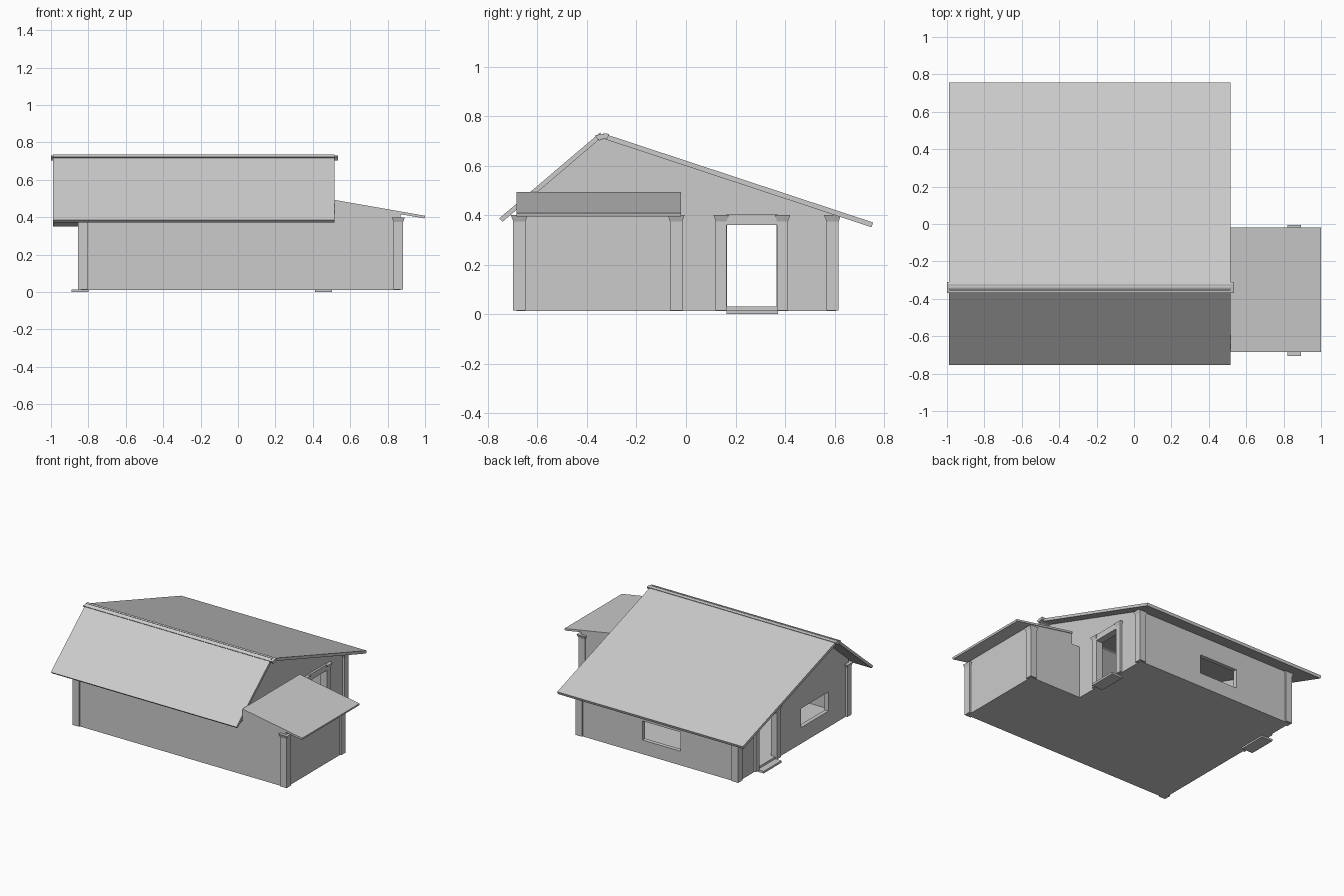
import bpy, bmesh
from mathutils import Vector

if "Cube" in bpy.data.objects:
    bpy.data.objects.remove(bpy.data.objects["Cube"])


def prism(name, pts, axis, a, b):
    """Extrude a closed profile along an axis: 'x' takes (y, z), 'y' takes (x, z)."""
    def place(p, t):
        return Vector((t, p[0], p[1])) if axis == 'x' else Vector((p[0], t, p[1]))
    bm = bmesh.new()
    lo = [bm.verts.new(place(p, a)) for p in pts]
    hi = [bm.verts.new(place(p, b)) for p in pts]
    bm.faces.new(lo)
    bm.faces.new(hi)
    for i in range(len(pts)):
        j = (i + 1) % len(pts)
        bm.faces.new((lo[i], lo[j], hi[j], hi[i]))
    bmesh.ops.recalc_face_normals(bm, faces=bm.faces)
    me = bpy.data.meshes.new(name)
    bm.to_mesh(me)
    bm.free()
    ob = bpy.data.objects.new(name, me)
    bpy.context.collection.objects.link(ob)
    return ob


def box(name, x0, x1, y0, y1, z0, z1):
    return prism(name, [(y0, z0), (y1, z0), (y1, z1), (y0, z1)], 'x', x0, x1)


def cut(ob, *bounds):
    """Cut a box-shaped opening and bake the result."""
    cutter = box("cutter", *bounds)
    cutter.hide_render = True
    mod = ob.modifiers.new("opening", 'BOOLEAN')
    mod.operation = 'DIFFERENCE'
    mod.solver = 'EXACT'
    mod.object = cutter
    dg = bpy.context.evaluated_depsgraph_get()
    me = bpy.data.meshes.new_from_object(ob.evaluated_get(dg))
    ob.modifiers.clear()
    ob.data = me
    bpy.data.objects.remove(cutter)


def post(name, cx, cy, hx=0.026, hy=0.025, base=0.015, neck=0.375, top=0.4, flare=0.009):
    """Square post with a flared head."""
    bm = bmesh.new()
    rings = []
    for z, f in ((base, 0), (neck, 0), (top, flare)):
        rings.append([bm.verts.new((cx + sx * (hx + f), cy + sy * (hy + f), z))
                      for sx, sy in ((-1, -1), (1, -1), (1, 1), (-1, 1))])
    bm.faces.new(rings[0])
    bm.faces.new(rings[2])
    for r, s in zip(rings, rings[1:]):
        for i in range(4):
            j = (i + 1) % 4
            bm.faces.new((r[i], r[j], s[j], s[i]))
    bmesh.ops.recalc_face_normals(bm, faces=bm.faces)
    me = bpy.data.meshes.new(name)
    bm.to_mesh(me)
    bm.free()
    bpy.context.collection.objects.link(bpy.data.objects.new(name, me))


T = 0.03                      # wall thickness
XL, XR, XA = -0.84, 0.45, 0.87   # outer faces: left, main right, annex right
YF, YB, YA = -0.685, 0.605, -0.025  # outer faces: front, back, annex back
DOOR = (0.165, 0.365)

# floor slab, main part and annex
box("main_floor", XL, XR, YF, YB, 0.012, 0.03)
box("annex_floor", XR, XA, YF, YA, 0.012, 0.03)

# gable walls with door openings, window on the left
gable = [(YF, 0.015), (YB, 0.015), (YB, 0.398), (-0.325, 0.708), (-0.36, 0.702), (YF, 0.42)]
left = prism("left_gable_wall", gable, 'x', XL, XL + T)
cut(left, XL - 0.1, XL + 0.1, *DOOR, 0.03, 0.36)
cut(left, XL - 0.1, XL + 0.1, -0.45, -0.13, 0.13, 0.27)
right = prism("right_gable_wall", gable, 'x', XR - T, XR)
cut(right, XR - 0.1, XR + 0.1, *DOOR, 0.03, 0.36)

# back wall with window, front wall
back = box("back_wall", XL + T, XR - T, YB - T, YB, 0.015, 0.398)
cut(back, -0.38, -0.07, YB - 0.1, YB + 0.1, 0.115, 0.255)
box("front_wall", XL + T, XR - T, YF, YF + T, 0.015, 0.42)

# annex walls, with tops following the lean-to roof
annex = [(XR, 0.015), (XA, 0.015), (XA, 0.418), (0.515, 0.479), (0.515, 0.4), (XR, 0.4)]
prism("annex_front_wall", annex, 'y', YF, YF + T)
prism("annex_back_wall", annex, 'y', YA - T, YA)
box("annex_right_wall", XA - T, XA, YF + T, YA - T, 0.015, 0.418)

# main roof slopes, ridge cap and annex roof
prism("back_roof", [(-0.335, 0.73), (0.756, 0.37), (0.749, 0.351), (-0.335, 0.709)],
      'x', -0.99, 0.515)
prism("front_roof", [(-0.345, 0.735), (-0.755, 0.386), (-0.741, 0.373), (-0.345, 0.71)],
      'x', -0.99, 0.515)
prism("ridge_cap", [(-0.368, 0.722), (-0.322, 0.73), (-0.311, 0.727),
                    (-0.317, 0.71), (-0.355, 0.704)], 'x', -1.0, 0.535)
prism("annex_roof", [(0.515, 0.493), (1.0, 0.408), (0.997, 0.394), (0.515, 0.478)],
      'y', -0.685, -0.02)

# corner posts
for name, x, y in (("front_left_post", -0.829, -0.673), ("back_left_post", -0.829, 0.592),
                   ("back_right_post", 0.439, 0.592),
                   ("annex_front_post", 0.857, -0.673), ("annex_back_post", 0.857, -0.04)):
    post(name, x, y)

# door surrounds and doorsteps on both gables
for side, x, sx in (("left", -0.829, -0.845), ("right", 0.439, 0.457)):
    post(side + "_door_jamb_front", x, 0.142, hy=0.022)
    post(side + "_door_jamb_back", x, 0.39, hy=0.022)
    box(side + "_door_lintel", x - 0.026, x + 0.026, 0.163, 0.369, 0.36, 0.404)
    box(side + "_doorstep", sx - 0.045, sx + 0.045, 0.163, 0.371, 0.0, 0.015)
